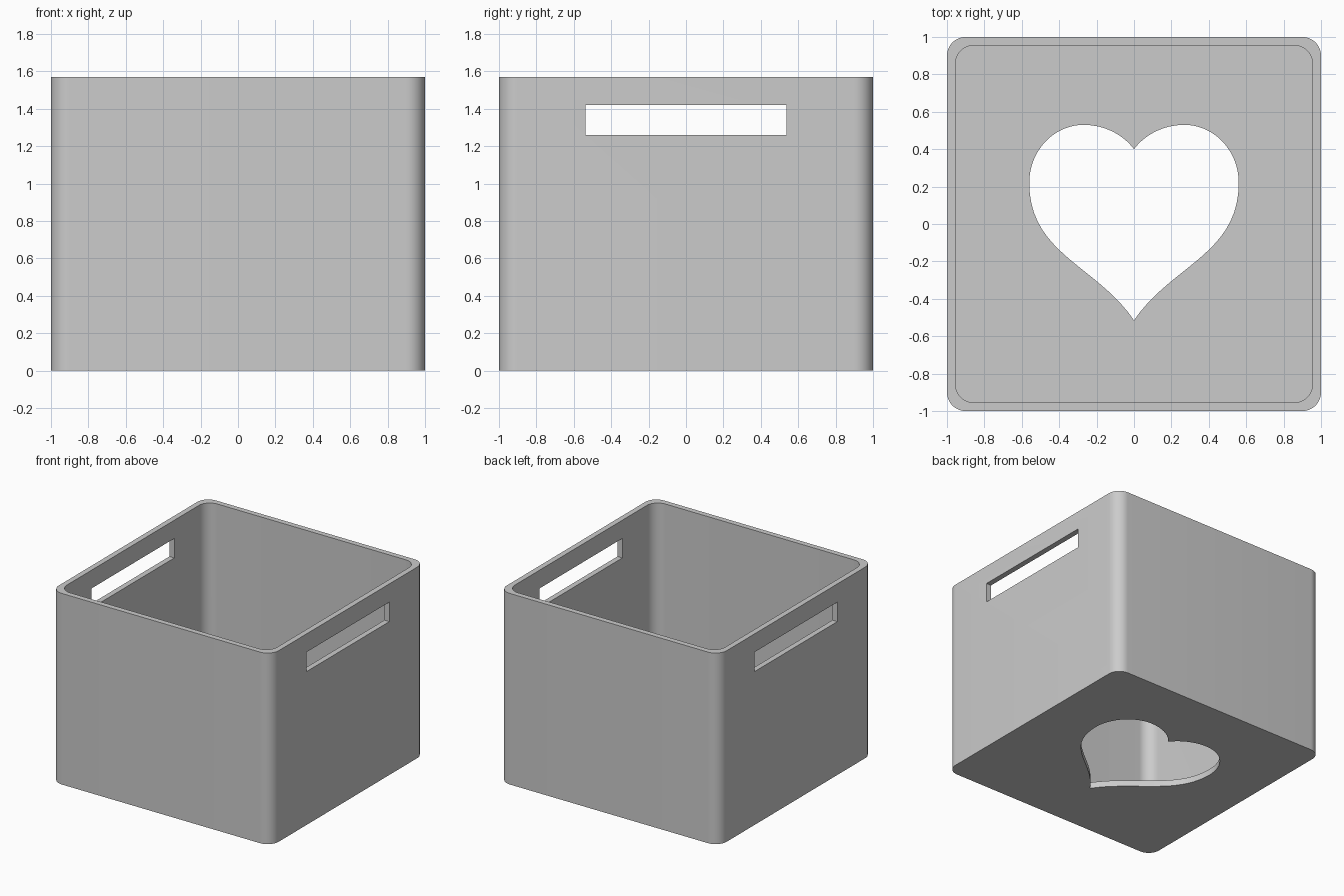
import bpy, bmesh
from math import radians, sin, cos, pi
from mathutils import Vector
from mathutils.geometry import interpolate_bezier

if "Cube" in bpy.data.objects:
    bpy.data.objects.remove(bpy.data.objects["Cube"], do_unlink=True)

HEIGHT = 1.57
WALL = 0.045
FLOOR = 0.05
CORNER = 0.1

grey = bpy.data.materials.new("light_grey")
grey.use_nodes = True
colour = (0.6, 0.6, 0.6, 1)
grey.diffuse_color = colour
grey.node_tree.nodes["Principled BSDF"].inputs["Base Color"].default_value = colour


def rounded_square(half, radius, steps=12):
    """Outline of a square with rounded corners, counter-clockwise."""
    c = half - radius
    points = []
    for k, (sx, sy) in enumerate([(1, 1), (-1, 1), (-1, -1), (1, -1)]):
        for i in range(steps + 1):
            a = (k + i / steps) * pi / 2
            points.append((sx * c + radius * cos(a), sy * c + radius * sin(a)))
    return points


def heart(steps=20):
    """Heart outline: right half from bezier arcs, left half mirrored."""
    notch, top, side, tip = (0, 0.4), (0.27, 0.53), (0.56, 0.22), (0, -0.515)
    arcs = [
        (notch, (0.06, 0.48), (0.16, 0.53), top),
        (top, (0.43, 0.53), (0.56, 0.39), side),
        (side, (0.56, -0.16), (0.2, -0.22), tip),
    ]
    right = []
    for arc in arcs:
        pts = interpolate_bezier(*[Vector((*p, 0)) for p in arc], steps)
        right += [(p.x, p.y) for p in pts[:-1]]
    left = [(-x, y) for x, y in right[1:]]
    return left + [tip] + right[::-1]


def prism(name, outline, z0, z1):
    bm = bmesh.new()
    face = bm.faces.new([bm.verts.new((x, y, z0)) for x, y in outline])
    up = bmesh.ops.extrude_face_region(bm, geom=[face])["geom"]
    verts = [v for v in up if isinstance(v, bmesh.types.BMVert)]
    bmesh.ops.translate(bm, verts=verts, vec=(0, 0, z1 - z0))
    bmesh.ops.recalc_face_normals(bm, faces=bm.faces)
    mesh = bpy.data.meshes.new(name)
    bm.to_mesh(mesh)
    bm.free()
    mesh.materials.append(grey)
    obj = bpy.data.objects.new(name, mesh)
    bpy.context.collection.objects.link(obj)
    return obj


# Solid body, then the cutters for the cavity, floor heart and side handles
box = prism("storage_box", rounded_square(1, CORNER), 0, HEIGHT)
slot = [(-1.2, -0.537), (1.2, -0.537), (1.2, 0.537), (-1.2, 0.537)]
cutters = [
    prism("cavity_cutter", rounded_square(1 - WALL, CORNER), FLOOR, HEIGHT + 0.2),
    prism("heart_cutter", heart(), -0.2, 0.3),
    prism("handle_cutter", slot, 1.26, 1.42),
]

bpy.ops.object.select_all(action="DESELECT")
bpy.context.view_layer.objects.active = box
box.select_set(True)
for cutter in cutters:
    mod = box.modifiers.new(cutter.name, "BOOLEAN")
    mod.operation = "DIFFERENCE"
    mod.solver = "EXACT"
    mod.object = cutter
    bpy.ops.object.modifier_apply(modifier=mod.name)
    bpy.data.objects.remove(cutter, do_unlink=True)

# Smooth rounded corners, crisp rims
bpy.ops.object.shade_smooth_by_angle(angle=radians(30))
